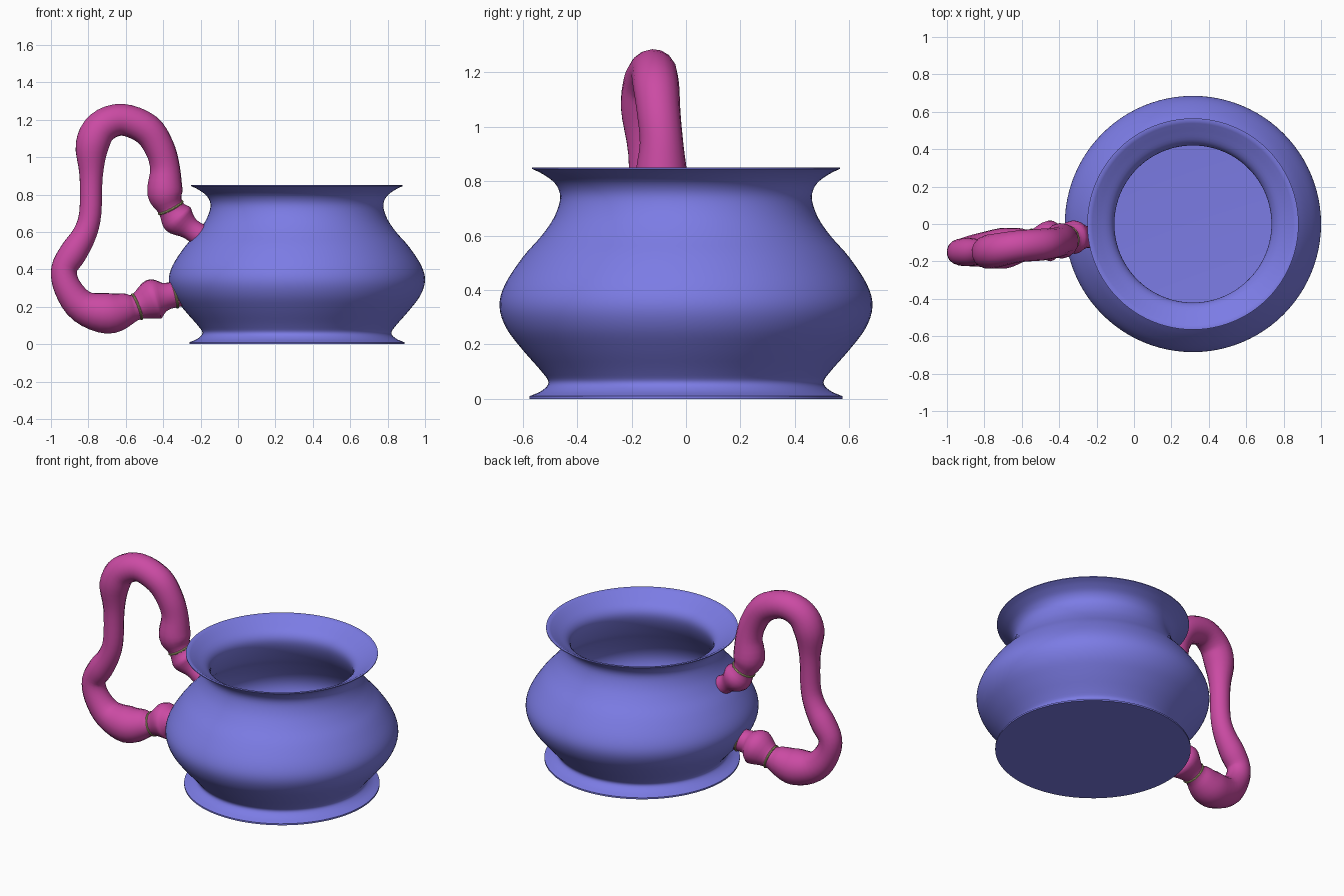
import bpy
import bmesh
import math
from mathutils import Vector

cube = bpy.data.objects.get("Cube")
if cube:
    bpy.data.objects.remove(cube, do_unlink=True)

POT_X = 0.315


def make_material(name, colour):
    material = bpy.data.materials.new(name)
    material.use_nodes = True
    material.diffuse_color = (*colour, 1)
    shader = material.node_tree.nodes["Principled BSDF"]
    shader.inputs["Base Color"].default_value = (*colour, 1)
    return material


blue = make_material("periwinkle blue", (0.20, 0.20, 0.78))
pink = make_material("magenta pink", (0.60, 0.07, 0.37))
tan = make_material("pale olive", (0.45, 0.42, 0.20))
red = make_material("crimson", (0.55, 0.04, 0.15))


def smooth_path(points, steps):
    """Catmull-Rom samples through points of any dimension."""
    pts = [Vector(p) for p in points]
    pts = [2 * pts[0] - pts[1]] + pts + [2 * pts[-1] - pts[-2]]
    samples = []
    for a, b, c, d in zip(pts, pts[1:], pts[2:], pts[3:]):
        for i in range(steps):
            t = i / steps
            samples.append(b + (c - a) * (t / 2)
                           + (2 * a - 5 * b + 4 * c - d) * (t * t / 2)
                           + (3 * b - a - 3 * c + d) * (t ** 3 / 2))
    return samples + [pts[-2]]


def finish(obj, material):
    obj.data.materials.clear()
    obj.data.materials.append(material)
    bpy.ops.object.select_all(action="DESELECT")
    obj.select_set(True)
    bpy.context.view_layer.objects.active = obj
    bpy.ops.object.shade_smooth_by_angle(angle=math.radians(40))


# Pot: outer wall and inner wall profiles (radius, height), spun round
outer = [(0.575, 0.01), (0.53, 0.03), (0.505, 0.06), (0.53, 0.1), (0.6, 0.18),
         (0.66, 0.26), (0.685, 0.34), (0.665, 0.42), (0.6, 0.52), (0.53, 0.6),
         (0.483, 0.67), (0.462, 0.74), (0.48, 0.79), (0.525, 0.825), (0.565, 0.845)]
inner = [(0.55, 0.85), (0.5, 0.82), (0.44, 0.78), (0.42, 0.73), (0.44, 0.66),
         (0.49, 0.58), (0.56, 0.51), (0.625, 0.42), (0.645, 0.34), (0.62, 0.26),
         (0.56, 0.18), (0.48, 0.1)]
profile = [(0, 0), (0.575, 0)] + [tuple(p) for p in smooth_path(outer, 4)]
profile += [(0.565, 0.85)] + [tuple(p) for p in smooth_path(inner, 4)] + [(0, 0.08)]

bm = bmesh.new()
verts = [bm.verts.new((r, 0, z)) for r, z in profile]
edges = [bm.edges.new(pair) for pair in zip(verts, verts[1:])]
bmesh.ops.spin(bm, geom=verts + edges, axis=(0, 0, 1), cent=(0, 0, 0),
               angle=math.tau, steps=96, use_duplicate=False)
bmesh.ops.remove_doubles(bm, verts=bm.verts, dist=0.0005)
bmesh.ops.recalc_face_normals(bm, faces=bm.faces)
mesh = bpy.data.meshes.new("pot")
bm.to_mesh(mesh)
bm.free()
pot = bpy.data.objects.new("pot", mesh)
pot.location.x = POT_X
bpy.context.collection.objects.link(pot)
finish(pot, blue)

# Handle: tube of varying thickness along (x, y, z, radius)
handle_path = [
    (-0.2, -0.07, 0.58, 0.06), (-0.26, -0.07, 0.62, 0.06),
    (-0.32, -0.07, 0.67, 0.09), (-0.36, -0.08, 0.73, 0.07),
    (-0.39, -0.09, 0.81, 0.095), (-0.39, -0.09, 0.94, 0.08),
    (-0.42, -0.1, 1.05, 0.08), (-0.49, -0.11, 1.15, 0.085),
    (-0.62, -0.12, 1.2, 0.085), (-0.73, -0.14, 1.16, 0.09),
    (-0.78, -0.15, 1.06, 0.09), (-0.785, -0.15, 0.9, 0.063),
    (-0.79, -0.15, 0.7, 0.06), (-0.82, -0.15, 0.59, 0.065),
    (-0.88, -0.15, 0.49, 0.075), (-0.93, -0.15, 0.4, 0.07),
    (-0.91, -0.15, 0.3, 0.075), (-0.83, -0.14, 0.2, 0.09),
    (-0.7, -0.13, 0.165, 0.11), (-0.6, -0.11, 0.185, 0.09),
    (-0.54, -0.1, 0.2, 0.07), (-0.45, -0.09, 0.24, 0.11),
    (-0.39, -0.09, 0.255, 0.075), (-0.34, -0.08, 0.265, 0.07),
    (-0.29, -0.08, 0.28, 0.07)]
STEPS = 4
samples = smooth_path(handle_path, STEPS)

curve = bpy.data.curves.new("handle", "CURVE")
curve.dimensions = "3D"
curve.bevel_depth = 1
curve.bevel_resolution = 6
curve.use_fill_caps = True
spline = curve.splines.new("POLY")
spline.points.add(len(samples) - 1)
for point, sample in zip(spline.points, samples):
    point.co = (*sample[:3], 1)
    point.radius = sample[3]
handle = bpy.data.objects.new("handle", curve)
bpy.context.collection.objects.link(handle)
bpy.ops.object.select_all(action="DESELECT")
handle.select_set(True)
bpy.context.view_layer.objects.active = handle
bpy.ops.object.convert(target="MESH")
finish(bpy.context.object, pink)


# Thin bands wrapped round the handle at its joints
def add_band(name, index, material):
    i = index * STEPS
    here = samples[i]
    before, after = samples[max(i - 1, 0)], samples[i + 1]
    direction = Vector(after[:3]) - Vector(before[:3])
    bpy.ops.mesh.primitive_torus_add(
        major_radius=here[3], minor_radius=0.007, major_segments=32,
        minor_segments=8, location=here[:3],
        rotation=direction.to_track_quat("Z", "Y").to_euler())
    band = bpy.context.object
    band.name = name
    finish(band, material)


add_band("upper_end_band", 0, red)
add_band("upper_band", 3, tan)
add_band("lower_band", 20, tan)
add_band("lower_end_band", 23, tan)
